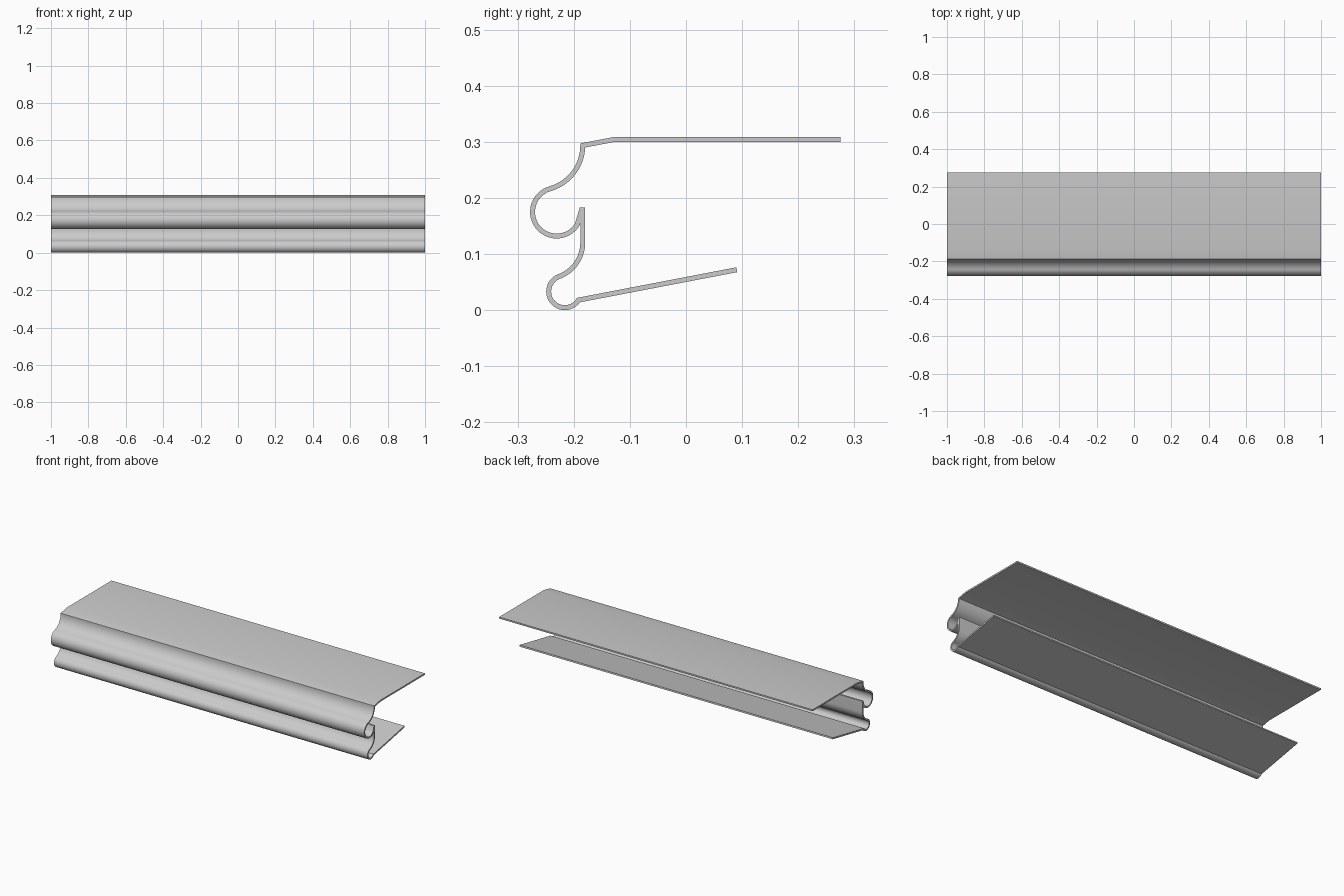
import bpy, bmesh, math
from mathutils import Vector

if "Cube" in bpy.data.objects:
    bpy.data.objects.remove(bpy.data.objects["Cube"])

T = 0.0088        # sheet thickness
HALF = 1.0        # half length along x


def arc(c, r, a0, a1, n):
    """Points on a circle in the y-z plane, angles in degrees."""
    return [(c[0] + r * math.cos(math.radians(a0 + (a1 - a0) * i / n)),
             c[1] + r * math.sin(math.radians(a0 + (a1 - a0) * i / n)))
            for i in range(n + 1)]


def cove_and_bead(start, bead, r, end_angle):
    """Concave cove dropping from start, flowing tangentially into a round bead."""
    dy, dz = start[0] - bead[0], start[1] - bead[1]
    # cove centre lies level with start, at distance R + r from the bead centre
    k = dy + r
    u = (dz * dz - k * k) / (2 * k)
    cove = (bead[0] - u, start[1])
    big = start[0] - cove[0]
    a = math.degrees(math.atan2(bead[1] - cove[1], bead[0] - cove[0]))
    return arc(cove, big, 0, a, 14) + arc(bead, r, a + 180, end_angle, 28)[1:]


def sheet(name, path):
    """Extrude a constant-thickness strip along x from its centre line."""
    pts = [Vector(p) for p in path]
    sides = []
    for i, p in enumerate(pts):
        d = [(pts[j + 1] - pts[j]).normalized()
             for j in (i - 1, i) if 0 <= j < len(pts) - 1]
        n = [Vector((-v.y, v.x)) for v in d]
        m = sum(n, Vector((0, 0))).normalized()
        off = m * (T / 2 / max(m.dot(n[0]), 0.4))
        sides.append((p + off, p - off))
    bm = bmesh.new()
    rings = []
    for a, b in sides:
        rings.append([bm.verts.new((x, q.x, q.y))
                      for x, q in ((-HALF, a), (HALF, a), (HALF, b), (-HALF, b))])
    for r0, r1 in zip(rings, rings[1:]):
        for i in range(4):
            j = (i + 1) % 4
            bm.faces.new((r0[i], r0[j], r1[j], r1[i]))
    bm.faces.new(rings[0])
    bm.faces.new(rings[-1])
    bmesh.ops.recalc_face_normals(bm, faces=bm.faces[:])
    me = bpy.data.meshes.new(name)
    bm.to_mesh(me)
    bm.free()
    ob = bpy.data.objects.new(name, me)
    bpy.context.collection.objects.link(ob)
    bpy.context.view_layer.objects.active = ob
    ob.select_set(True)
    bpy.ops.object.shade_smooth_by_angle(angle=math.radians(25))
    ob.select_set(False)


# Upper sheet: flat top, sloped lip, cove, large bead, fold upward
sheet("upper_moulding",
      [(0.275, 0.304), (-0.129, 0.304)]
      + cove_and_bead((-0.184, 0.2935), (-0.2305, 0.175), 0.043, 329)
      + [(-0.185, 0.182)])

# Lower sheet: vertical web, cove, small bead, sloped bottom flange
sheet("lower_moulding",
      [(-0.184, 0.183)]
      + cove_and_bead((-0.184, 0.1205), (-0.216, 0.0331), 0.0287, 328)
      + [(0.0905, 0.072)])
